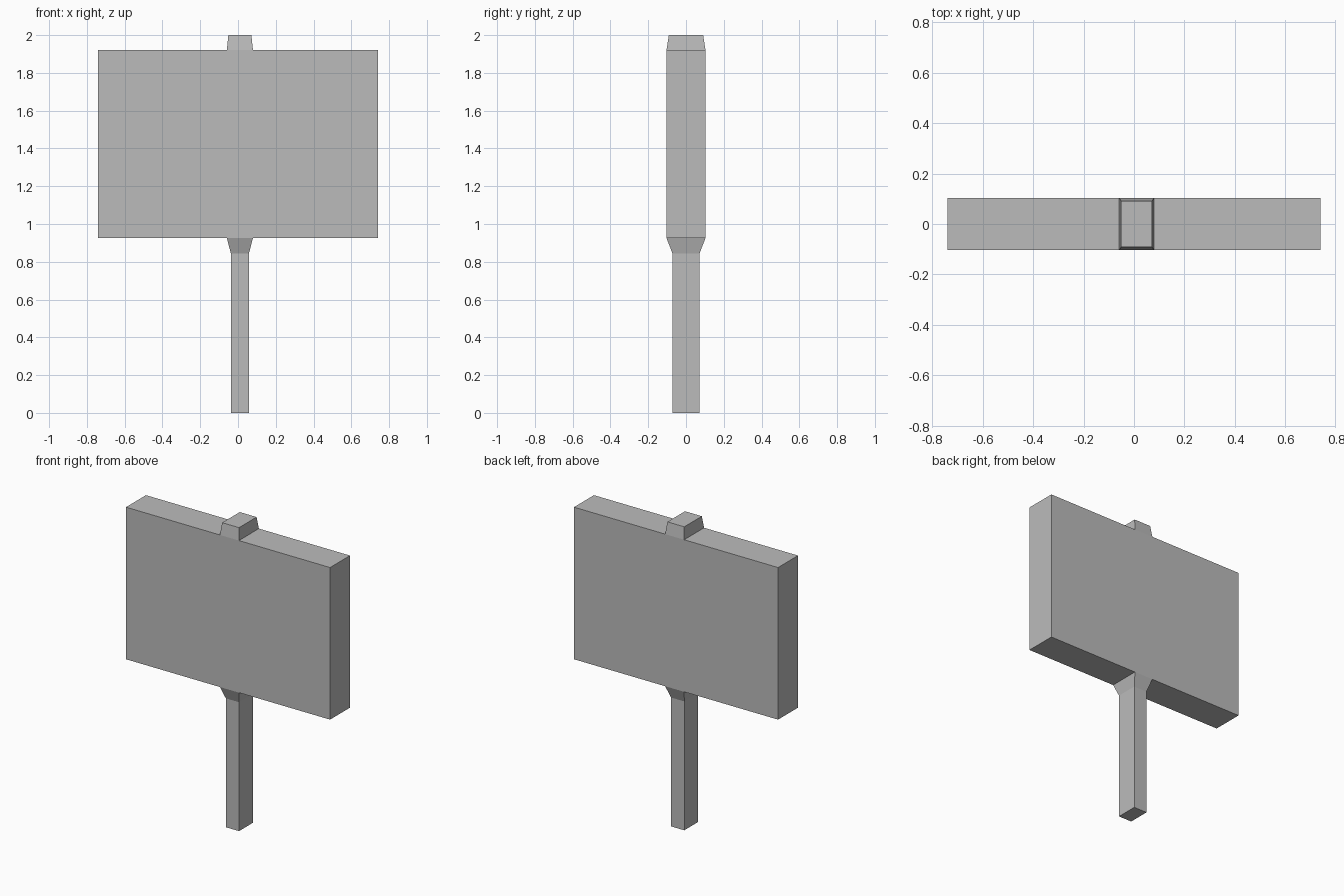
import bpy
import bmesh

cube = bpy.data.objects.get("Cube")
if cube:
    bpy.data.objects.remove(cube, do_unlink=True)

# One plain grey for the whole sign
GREY = (0.5, 0.5, 0.5, 1)
grey = bpy.data.materials.new("plain grey")
grey.use_nodes = True
grey.diffuse_color = GREY
grey.node_tree.nodes["Principled BSDF"].inputs["Base Color"].default_value = GREY

POST_X = 0.01  # the post sits slightly off the board's centre


def tapered_box(name, x, bottom, top):
    """Closed box between two rectangles given as (half width, half depth, z)."""
    bm = bmesh.new()
    corners = [(-1, -1), (1, -1), (1, 1), (-1, 1)]
    rings = [[bm.verts.new((x + sx * w, sy * d, z)) for sx, sy in corners]
             for w, d, z in (bottom, top)]
    low, high = rings
    bm.faces.new(low[::-1])
    bm.faces.new(high)
    for i in range(4):
        j = (i + 1) % 4
        bm.faces.new((low[i], low[j], high[j], high[i]))
    mesh = bpy.data.meshes.new(name)
    bm.to_mesh(mesh)
    bm.free()
    mesh.materials.append(grey)
    obj = bpy.data.objects.new(name, mesh)
    bpy.context.collection.objects.link(obj)
    return obj


# Square-cut post, flaring into the underside of the board
tapered_box("post", POST_X, (0.048, 0.072, 0), (0.048, 0.072, 0.845))
tapered_box("post_flare", POST_X, (0.048, 0.072, 0.845), (0.069, 0.103, 0.925))

# Sign board
tapered_box("board", 0, (0.74, 0.103, 0.925), (0.74, 0.103, 1.922))

# Tapered cap on top, in line with the post
tapered_box("top_cap", POST_X, (0.069, 0.103, 1.922), (0.061, 0.091, 2))
